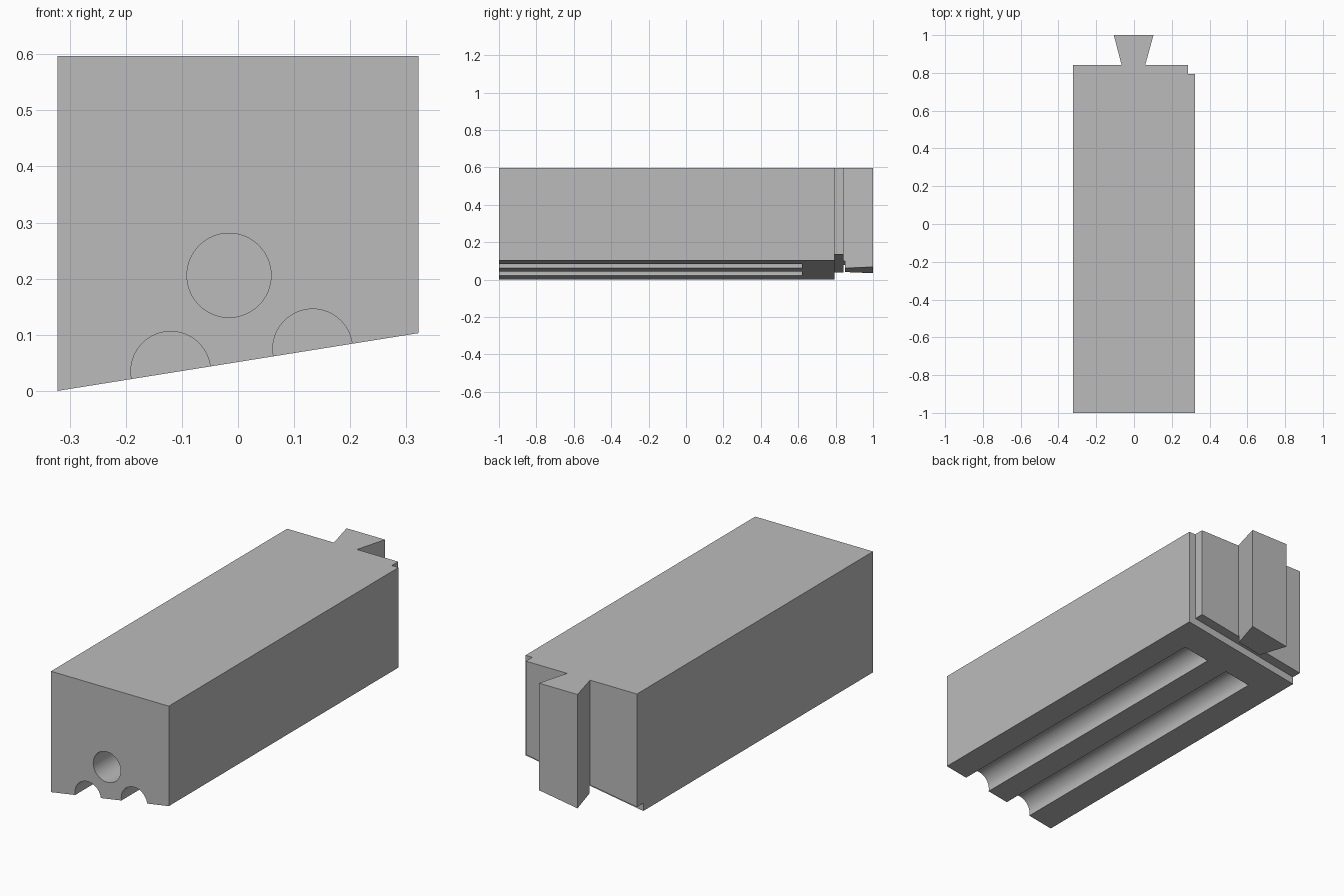
import bpy, bmesh, math
from mathutils import Vector, Matrix

cube = bpy.data.objects.get("Cube")
if cube:
    bpy.data.objects.remove(cube, do_unlink=True)

HALF, TOP, FRONT, BACK = 0.322, 0.597, -1.0, 0.843
STEP_Y, STEP_END, STEP_H, SIDE_X = 0.793, 0.85, 0.038, 0.285
SLOPE = 0.16


def underside(x):
    return SLOPE * (x + HALF)


grey = bpy.data.materials.new("plain grey")
grey.use_nodes = True
grey.diffuse_color = (0.5, 0.5, 0.5, 1)
grey.node_tree.nodes["Principled BSDF"].inputs["Base Color"].default_value = (0.5, 0.5, 0.5, 1)


def make_object(name, bm):
    bmesh.ops.recalc_face_normals(bm, faces=bm.faces)
    mesh = bpy.data.meshes.new(name)
    bm.to_mesh(mesh)
    bm.free()
    mesh.materials.append(grey)
    obj = bpy.data.objects.new(name, mesh)
    bpy.context.collection.objects.link(obj)
    return obj


def prism(points, offset):
    bm = bmesh.new()
    face = bm.faces.new([bm.verts.new(p) for p in points])
    ext = bmesh.ops.extrude_face_region(bm, geom=[face])
    verts = [g for g in ext["geom"] if isinstance(g, bmesh.types.BMVert)]
    bmesh.ops.translate(bm, verts=verts, vec=offset)
    return bm


def rod(name, x, z, radius, end):
    bm = bmesh.new()
    start = FRONT - 0.1
    place = Matrix.Translation((x, (start + end) / 2, z)) @ Matrix.Rotation(math.pi / 2, 4, "X")
    bmesh.ops.create_cone(bm, cap_ends=True, segments=64, radius1=radius,
                          radius2=radius, depth=end - start, matrix=place)
    return make_object(name, bm)


# Block with dovetail: plan outline raised to height, then sliced along the sloping underside
plan = [(-HALF, FRONT), (HALF, FRONT), (HALF, STEP_Y), (SIDE_X, STEP_Y), (SIDE_X, BACK),
        (0.06, BACK), (0.103, 1), (-0.107, 1), (-0.066, BACK), (-HALF, BACK)]
bm = prism([(x, y, -0.1) for x, y in plan], (0, 0, TOP + 0.1))
cut = bmesh.ops.bisect_plane(bm, geom=bm.verts[:] + bm.edges[:] + bm.faces[:],
                             plane_co=(-HALF, 0, 0), plane_no=Vector((-SLOPE, 0, 1)),
                             clear_inner=True)
edges = [g for g in cut["geom_cut"] if isinstance(g, bmesh.types.BMEdge)]
bmesh.ops.contextual_create(bm, geom=edges)
block = make_object("dovetail_block", bm)

# Relief across the underside in front of the dovetail
a, b = -HALF - 0.1, HALF + 0.1
relief = make_object("relief_cutter", prism(
    [(a, STEP_Y, -0.3), (b, STEP_Y, -0.3), (b, STEP_Y, underside(b) + STEP_H),
     (a, STEP_Y, underside(a) + STEP_H)], (0, STEP_END - STEP_Y, 0)))

# Round bore and two half-round grooves
cutters = [relief,
           rod("bore_cutter", -0.016, 0.206, 0.075, 0.62),
           rod("right_groove_cutter", -0.12, 0.035, 0.071, 0.62),
           rod("left_groove_cutter", 0.133, 0.075, 0.071, 0.62)]
for cutter in cutters:
    mod = block.modifiers.new(cutter.name, "BOOLEAN")
    mod.operation = "DIFFERENCE"
    mod.solver = "EXACT"
    mod.object = cutter

# Bake the cuts and remove the helpers
baked = bpy.data.meshes.new_from_object(block.evaluated_get(bpy.context.evaluated_depsgraph_get()))
block.modifiers.clear()
block.data = baked
for cutter in cutters:
    bpy.data.objects.remove(cutter, do_unlink=True)

bpy.ops.object.select_all(action="DESELECT")
block.select_set(True)
bpy.context.view_layer.objects.active = block
bpy.ops.object.shade_smooth_by_angle(angle=math.radians(30))
